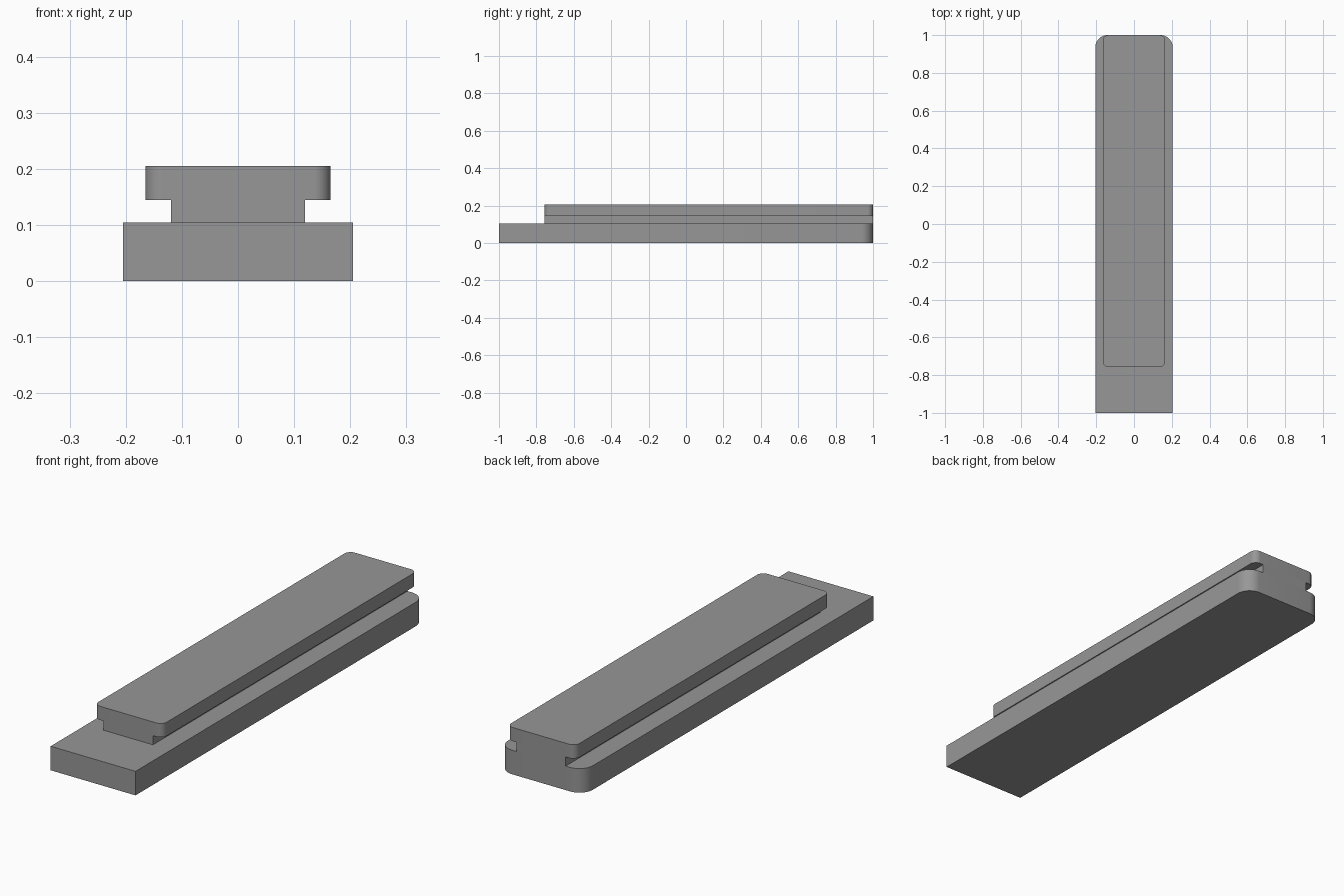
import bpy, bmesh, math

if "Cube" in bpy.data.objects:
    bpy.data.objects.remove(bpy.data.objects["Cube"])

grey = bpy.data.materials.new("mid grey")
grey.diffuse_color = (0.31, 0.31, 0.31, 1)
grey.use_nodes = True
grey.node_tree.nodes["Principled BSDF"].inputs["Base Color"].default_value = grey.diffuse_color


def rounded_plate(name, half_w, y0, y1, z0, z1, r_front=0, r_back=0):
    """Extruded rectangle with separate front and back corner radii."""
    corners = [(half_w, y1, r_back, 0), (-half_w, y1, r_back, 90),
               (-half_w, y0, r_front, 180), (half_w, y0, r_front, 270)]
    outline = []
    for x, y, r, start in corners:
        if r == 0:
            outline.append((x, y))
            continue
        cx = x - math.copysign(r, x)
        cy = y - r if y == y1 else y + r
        for i in range(13):
            a = math.radians(start + 90 * i / 12)
            outline.append((cx + r * math.cos(a), cy + r * math.sin(a)))
    bm = bmesh.new()
    face = bm.faces.new([bm.verts.new((x, y, z0)) for x, y in outline])
    top = bmesh.ops.extrude_face_region(bm, geom=[face])["geom"]
    bmesh.ops.translate(bm, vec=(0, 0, z1 - z0),
                        verts=[v for v in top if isinstance(v, bmesh.types.BMVert)])
    bmesh.ops.recalc_face_normals(bm, faces=bm.faces)
    mesh = bpy.data.meshes.new(name)
    bm.to_mesh(mesh)
    bm.free()
    mesh.materials.append(grey)
    obj = bpy.data.objects.new(name, mesh)
    bpy.context.collection.objects.link(obj)
    bpy.context.view_layer.objects.active = obj
    obj.select_set(True)
    bpy.ops.object.shade_smooth_by_angle(angle=math.radians(30))
    obj.select_set(False)
    return obj


# Wide base, square at the front and rounded at the back
rounded_plate("base", 0.205, -1, 1, 0, 0.105, r_back=0.065)
# Narrow neck forming the side grooves
rounded_plate("neck", 0.119, -0.757, 1, 0.105, 0.145)
# Overhanging top rail with rounded corners
rounded_plate("top_rail", 0.165, -0.757, 1, 0.145, 0.205, r_front=0.03, r_back=0.03)
